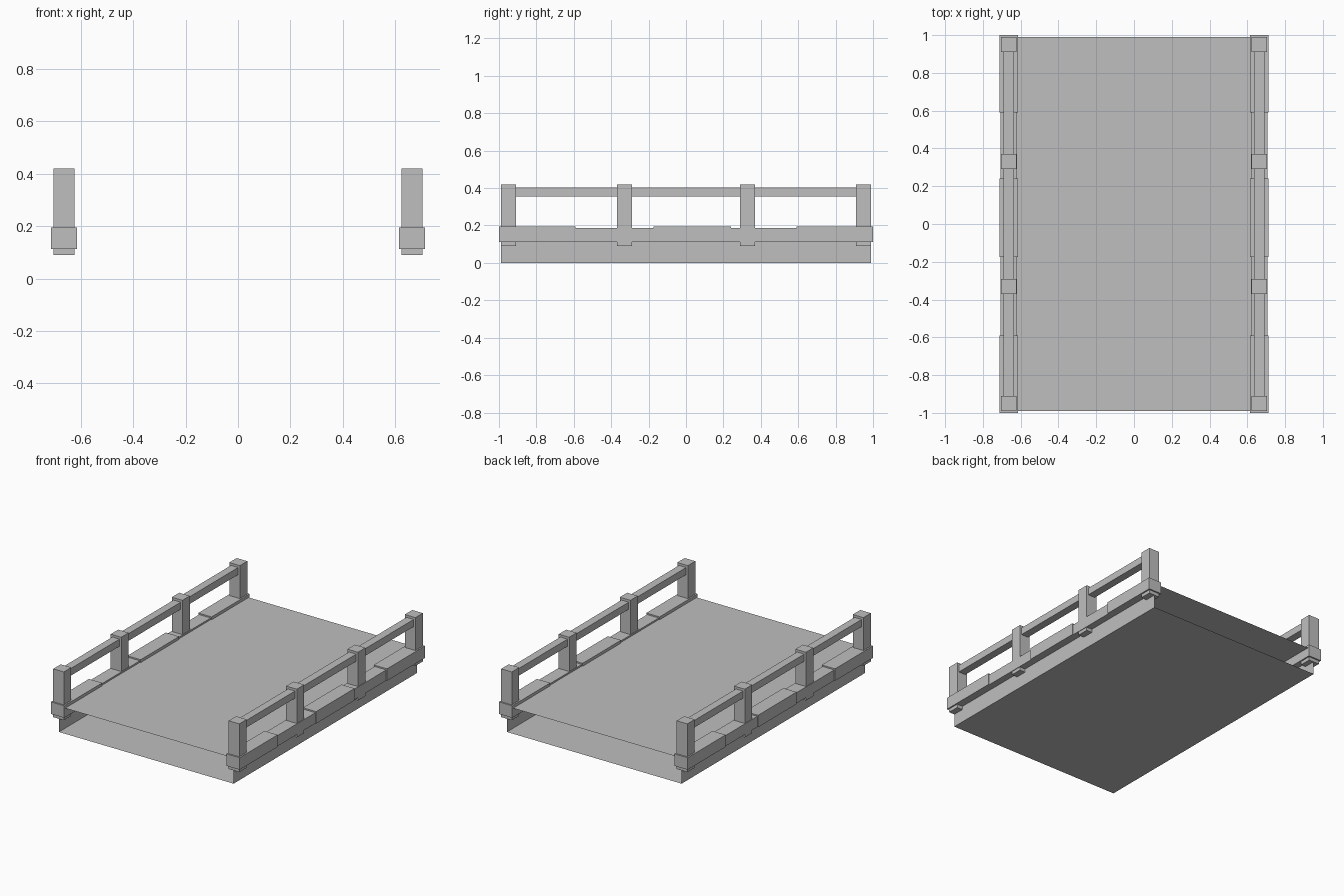
import bpy
import bmesh

cube = bpy.data.objects.get("Cube")
if cube:
    bpy.data.objects.remove(cube, do_unlink=True)

grey = bpy.data.materials.new("plain grey")
grey.use_nodes = True
colour = (0.52, 0.52, 0.52, 1)
grey.diffuse_color = colour
grey.node_tree.nodes["Principled BSDF"].inputs["Base Color"].default_value = colour


def make_object(name, bm):
    mesh = bpy.data.meshes.new(name)
    bm.to_mesh(mesh)
    bm.free()
    mesh.materials.append(grey)
    obj = bpy.data.objects.new(name, mesh)
    bpy.context.collection.objects.link(obj)
    return obj


def box(name, x, y, z):
    """Box from (low, high) ranges on each axis."""
    bm = bmesh.new()
    bmesh.ops.create_cube(bm, size=1)
    for v in bm.verts:
        for axis, (low, high) in enumerate((x, y, z)):
            v.co[axis] = high if v.co[axis] > 0 else low
    return make_object(name, bm)


def side_box(name, half_width, y, z):
    """Pair of boxes, one on each long side of the deck."""
    for label, sign in (("left", 1), ("right", -1)):
        centre = sign * SIDE_X
        box(f"{label}_{name}", (centre - half_width, centre + half_width), y, z)


SIDE_X = 0.663

# Deck: a thin sleeve, open at the front and back
bm = bmesh.new()
bmesh.ops.create_cube(bm, size=1)
for v in bm.verts:
    v.co.x *= 1.32
    v.co.y *= 1.98
    v.co.z = 0.175 if v.co.z > 0 else 0
ends = [f for f in bm.faces if abs(f.normal.y) > 0.5]
bmesh.ops.delete(bm, geom=ends, context='FACES_ONLY')
make_object("deck", bm)

# Curb beams: wide and slightly narrower lengths alternate
joints = (-1, -0.59, -0.175, 0.24, 0.59, 1)
for i in range(5):
    wide = i % 2 == 0
    side_box(f"curb_beam_{i + 1}", 0.05 if wide else 0.044,
             (joints[i], joints[i + 1]), (0.113, 0.195 if wide else 0.186))

# Railing posts
for i, y in enumerate((-0.95, -0.33, 0.33, 0.95)):
    side_box(f"post_{i + 1}", 0.04, (y - 0.04, y + 0.04), (0.09, 0.42))

# Handrails
side_box("handrail", 0.027, (-0.95, 0.95), (0.355, 0.404))
